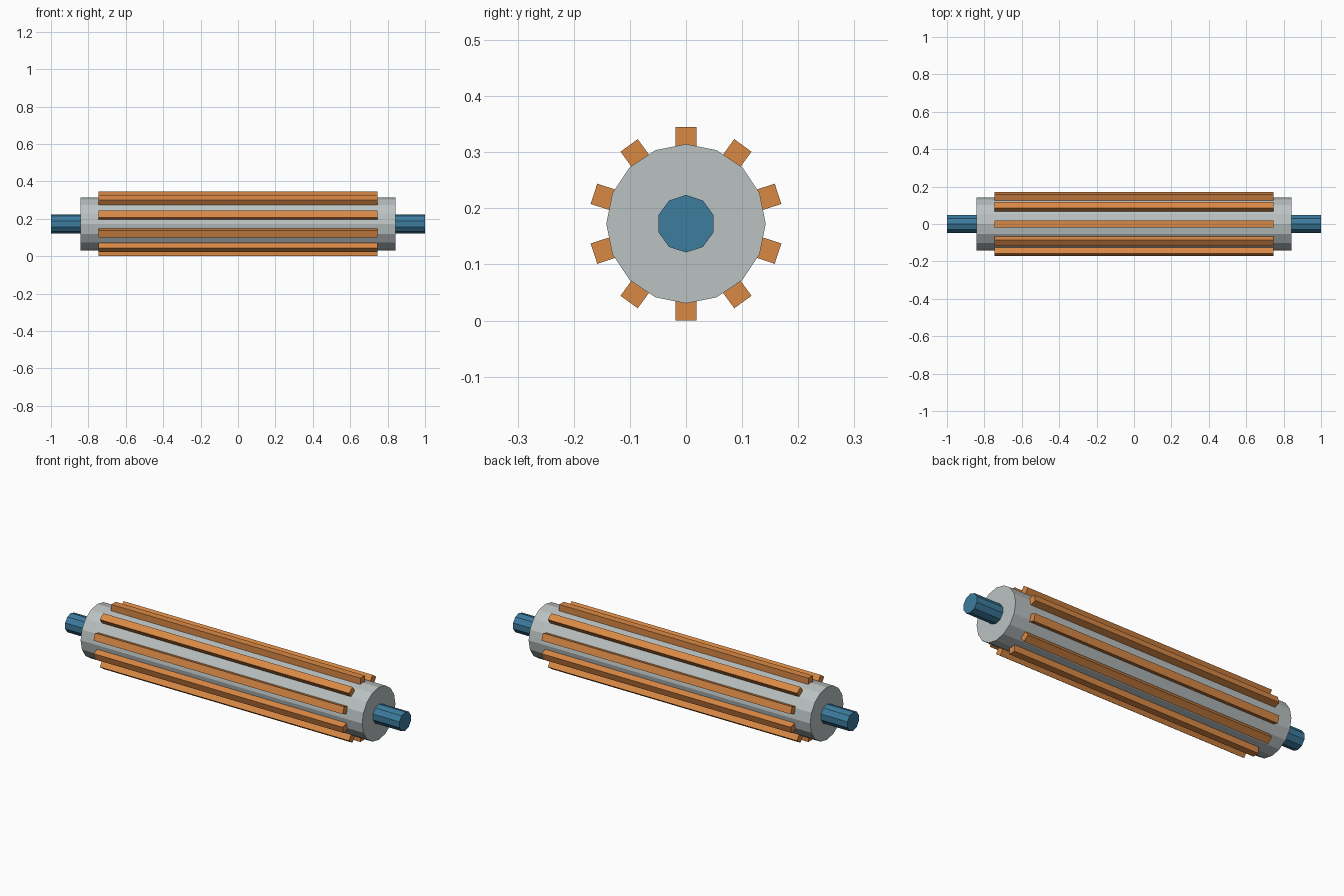
import bpy, bmesh, math
from mathutils import Matrix

if "Cube" in bpy.data.objects:
    bpy.data.objects.remove(bpy.data.objects["Cube"])

AXIS_Z = 0.1725  # height of the roller axis


def material(name, colour):
    m = bpy.data.materials.new(name)
    m.diffuse_color = (*colour, 1)
    m.use_nodes = True
    m.node_tree.nodes["Principled BSDF"].inputs["Base Color"].default_value = m.diffuse_color
    return m


grey = material("light grey", (0.50, 0.54, 0.54))
blue = material("steel blue", (0.045, 0.20, 0.34))
orange = material("copper orange", (0.70, 0.25, 0.06))


def finish(bm, name, mat):
    mesh = bpy.data.meshes.new(name)
    bm.to_mesh(mesh)
    bm.free()
    mesh.materials.append(mat)
    obj = bpy.data.objects.new(name, mesh)
    obj.location.z = AXIS_Z
    bpy.context.collection.objects.link(obj)


def cylinder_x(name, radius, length, sides, mat):
    """Cylinder along x with a vertex pointing straight up."""
    bm = bmesh.new()
    bmesh.ops.create_cone(bm, cap_ends=True, segments=sides, radius1=radius,
                          radius2=radius, depth=length)
    top = max(bm.verts, key=lambda v: v.co.y)
    turn = math.atan2(top.co.x, top.co.y)
    m = (Matrix.Rotation(math.pi / 2, 4, 'Z') @ Matrix.Rotation(math.pi / 2, 4, 'X')
         @ Matrix.Rotation(turn, 4, 'Z'))
    bmesh.ops.transform(bm, matrix=m, verts=bm.verts)
    finish(bm, name, mat)


# Drum and the shaft through it
cylinder_x("drum", 0.142, 1.684, 16, grey)
cylinder_x("shaft", 0.0512, 2.0, 10, blue)

# Ten bars around the drum
for i in range(10):
    bm = bmesh.new()
    m = (Matrix.Rotation(i * math.tau / 10, 4, 'X')
         @ Matrix.Translation((0, 0, 0.1535))
         @ Matrix.Diagonal((1.49, 0.038, 0.038, 1)))
    bmesh.ops.create_cube(bm, size=1, matrix=m)
    finish(bm, f"bar_{i + 1}", orange)
